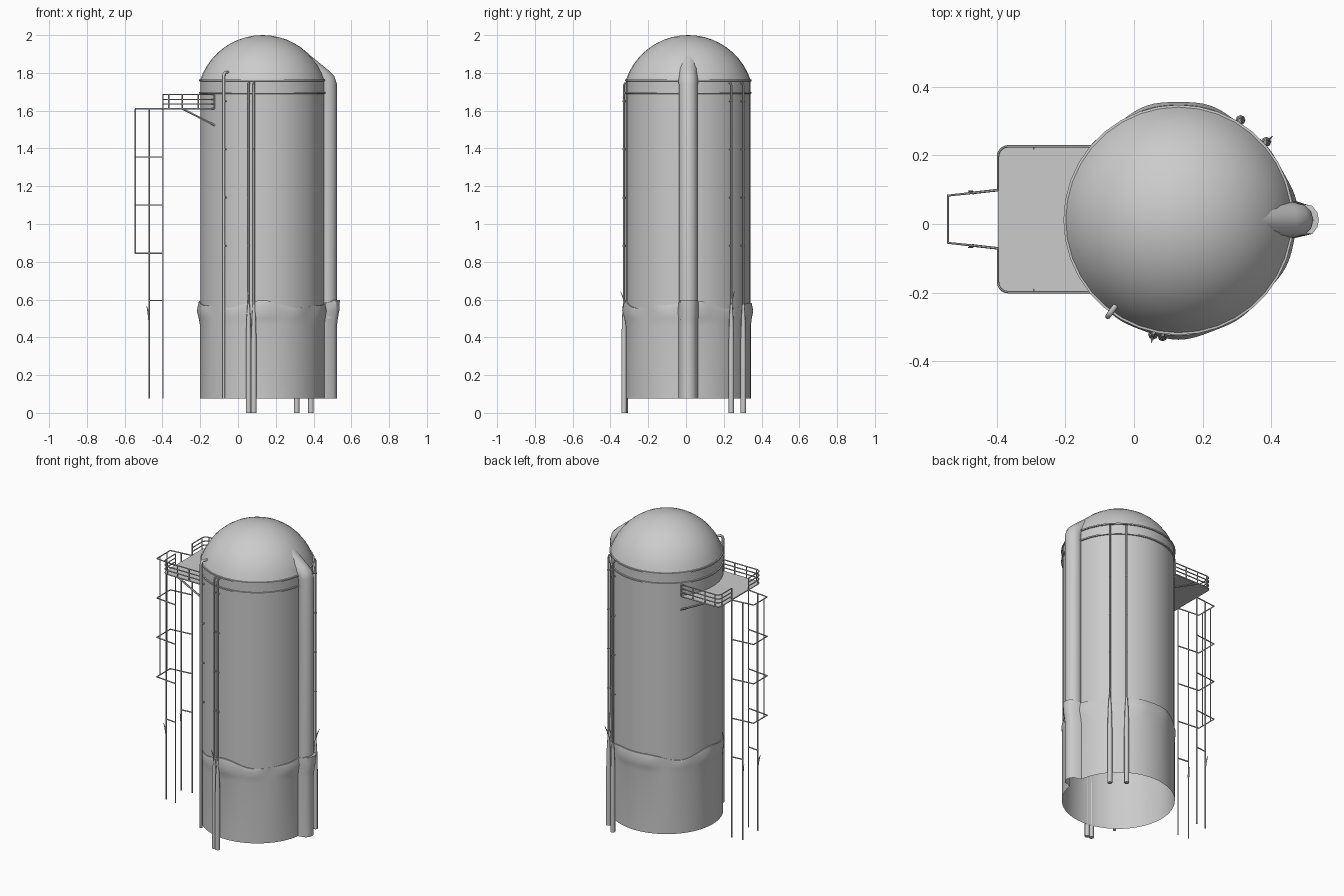
import bpy, bmesh
from math import sin, cos, pi, sqrt, asin, radians
from mathutils import Vector

if "Cube" in bpy.data.objects:
    bpy.data.objects.remove(bpy.data.objects["Cube"])

CX, CY, R = 0.13, 0.012, 0.331      # tank axis and radius
DX, DR = 0.474, 0.05                # duct axis and radius
SEG = 36


def finish(name, bm, angle=35):
    bmesh.ops.recalc_face_normals(bm, faces=bm.faces)
    me = bpy.data.meshes.new(name)
    bm.to_mesh(me)
    bm.free()
    ob = bpy.data.objects.new(name, me)
    bpy.context.collection.objects.link(ob)
    smooth(ob, angle)
    return ob


def smooth(ob, angle=35):
    bpy.ops.object.select_all(action='DESELECT')
    ob.select_set(True)
    bpy.context.view_layer.objects.active = ob
    bpy.ops.object.shade_smooth_by_angle(angle=radians(angle))


def lathe(name, profile, closed=False):
    """Spin (radius, z) points around the tank axis."""
    bm = bmesh.new()
    vs = [bm.verts.new((CX + r, CY, z)) for r, z in profile]
    es = [bm.edges.new(p) for p in zip(vs, vs[1:] + ([vs[0]] if closed else []))]
    bmesh.ops.spin(bm, geom=vs + es, cent=(CX, CY, 0), axis=(0, 0, 1),
                   angle=2 * pi, steps=SEG, use_merge=True)
    bmesh.ops.remove_doubles(bm, verts=bm.verts, dist=1e-4)
    return finish(name, bm)


def tubes(name, paths, radius, res=1, caps=True):
    """Sweep round bars; path points are (x, y, z[, radius factor])."""
    cu = bpy.data.curves.new(name, 'CURVE')
    cu.dimensions = '3D'
    cu.bevel_depth, cu.bevel_resolution, cu.use_fill_caps = radius, res, caps
    for path in paths:
        sp = cu.splines.new('POLY')
        sp.points.add(len(path) - 1)
        for p, q in zip(sp.points, path):
            p.co = (*q[:3], 1)
            p.radius = q[3] if len(q) > 3 else 1
    ob = bpy.data.objects.new(name, cu)
    bpy.context.collection.objects.link(ob)
    bpy.ops.object.select_all(action='DESELECT')
    ob.select_set(True)
    bpy.context.view_layer.objects.active = ob
    bpy.ops.object.convert(target='MESH')
    smooth(bpy.context.object, 50)


# Tank wall and domed roof
lathe("tank_wall", [(R - .002, .5), (R - .002, 1.76)])
SR = (R * R + .24 ** 2) / .48
a0 = asin(R / SR)
lathe("dome_roof", [(SR * sin(a0 * i / 10), 2 - SR + SR * cos(a0 * i / 10)) for i in range(11)])

# Two hoops near the top
for nm, z in (("upper_hoop", 1.76), ("lower_hoop", 1.694)):
    lathe(nm, [(R - .004, z - .005), (R + .005, z - .004), (R + .005, z + .004), (R - .004, z + .005)], True)

# Side duct bending into the dome
tubes("side_duct", [[(DX, CY, .5), (DX, CY, 1.735), (DX - .008, CY, 1.757, 1.03),
                     (DX - .03, CY, 1.778), (.30, CY, 1.895)]], DR, 4, False)


# Lower insulation jacket, wrapped round tank and duct, with an uneven top edge
def jacket_radius(a):
    d = DX - CX
    s = DR ** 2 - (d * sin(a)) ** 2
    if cos(a) > 0 and s > 0:
        return max(R, d * cos(a) + sqrt(s))
    return R


bm = bmesh.new()
N = 120
rings = []
for k in range(6):
    ring = []
    for i in range(N):
        a = 2 * pi * i / N
        duct = jacket_radius(a) > R + .001
        top = .572 + .017 * cos(4 * a) + .007 * sin(7 * a)
        bulge = .009 + .007 * cos(4 * a) + .003 * sin(11 * a)
        if duct:
            top, bulge = .598, .012
        z = (.075, .46, .5, .54, top, top)[k]
        f = (0, 0, .4, 1, 1.3 if duct else .35, -.5)[k]
        r = jacket_radius(a) + bulge * f
        ring.append(bm.verts.new((CX + r * cos(a), CY + r * sin(a), z)))
    rings.append(ring)
for lo, hi in zip(rings, rings[1:]):
    for i in range(N):
        j = (i + 1) % N
        bm.faces.new((lo[i], lo[j], hi[j], hi[i]))
finish("insulation_jacket", bm, 40)


# Wall pipes: thin above, lagged below, with a torn tip and clips
def around(x, y, dr):
    v = Vector((x - CX, y - CY)).normalized() * (R + dr)
    return CX + v.x, CY + v.y


thin, lagged, clips, tips = [], [], [], []
for n, (x, y) in enumerate(((.052, -.34), (.082, -.34), (.315, .31), (.392, .245))):
    p, w, o = around(x, y, .012), around(x, y, -.01), around(x, y, .036)
    thin.append([(*p, .5), (*p, 1.735), (*around(x, y, .008), 1.745), (*w, 1.747)])
    lagged.append([(*p, 0), (*p, .36), (*p, .5, .75), (*p, .575, .45)])
    clips += [[(*around(x, y, .02), z), (*w, z)] for z in (.885, 1.14, 1.395, 1.65)]
    if n in (0, 3):
        tips.append([(*p, .575, 1), (*around(x, y, .02), .605, .7), (*o, .642, .2)])
tubes("wall_pipes", thin, .006)
tubes("pipe_lagging", lagged, .0145, 2)
tubes("pipe_clips", clips, .004, 0)

# Gooseneck vent pipe
vx, vy = -.078, -.272
p, q = around(vx, vy, .018), around(vx, vy, -.03)
tubes("vent_pipe", [[(*p, .075), (*p, 1.78), (*around(vx, vy, .014), 1.795),
                     (*around(vx, vy, .004), 1.803), (*q, 1.803), (*around(vx, vy, -.036), 1.79)]], .008, 2)
tubes("vent_brackets", [[(*p, z), (*around(vx, vy, -.005), z)] for z in (.885, 1.14, 1.395, 1.65)], .005)

# Platform deck with rounded outer corners, cut to the tank curve
PY, HW, PX, CR, Z = .014, .213, -.397, .03, 1.61


def corner(s):
    """Rounded outer corner on side s, from tank side to ladder side."""
    return [(PX + CR - CR * sin(t * pi / 10), PY + s * (HW - CR + CR * cos(t * pi / 10))) for t in range(6)]


ha = asin(HW / R)
arc = [(CX + R * cos(pi + ha * t / 6), CY + R * sin(pi + ha * t / 6)) for t in range(6, -7, -1)]
outline = arc + corner(1) + corner(-1)[::-1]
bm = bmesh.new()
f = bm.faces.new([bm.verts.new((x, y, Z - .004)) for x, y in outline])
ext = bmesh.ops.extrude_face_region(bm, geom=[f])
bmesh.ops.translate(bm, verts=[v for v in ext["geom"] if isinstance(v, bmesh.types.BMVert)], vec=(0, 0, .007))
finish("platform_deck", bm)

# Guard rails, posts and braces on both sides
rails, posts, braces = [], [], []
for s in (1, -1):
    yo, gap = PY + s * HW, PY + s * .085
    line = [(-.125, yo)] + corner(s) + [(PX, gap)]
    rails += [[(x, y, Z + h) for x, y in line] for h in (0, .025, .05, .076)]
    posts += [[(x, y, Z), (x, y, Z + .076)] for x, y in
              ((-.125, yo), (-.21, yo), (-.295, yo), (PX + CR, yo), (PX, yo - s * CR), (PX, gap))]
    braces.append([(-.295, yo - s * .005, Z), (-.118, yo - s * .005, 1.52)])
tubes("guard_rails", rails, .0035)
tubes("rail_posts", posts, .0035)
tubes("deck_braces", braces, .006)

# Caged ladder: uprights, outer bars and hoops
uprights, hoops = [], []
for s in (1, -1):
    uprights += [[(PX, PY + s * .085, .075), (PX, PY + s * .085, Z)],
                 [(-.47, PY + s * .077, .075), (-.47, PY + s * .077, Z)],
                 [(-.543, PY + s * .036, .845), (-.543, PY + s * .036, Z)]]
    hoops.append([(PX, PY + s * .085, .595), (-.47, PY + s * .077, .595)])
    tips.append([(-.47, PY + s * .077, .49, .9), (-.474, PY + s * .08, .53, .9), (-.484, PY + s * .083, .566, .2)])
for z in (.845, 1.1, 1.355, 1.61):
    hoops.append([(PX, PY + .085, z), (-.543, PY + .069, z), (-.543, PY - .069, z), (PX, PY - .085, z)])
tubes("ladder_uprights", uprights, .0038)
tubes("ladder_hoops", hoops, .0038)
tubes("torn_tips", tips, .0055)
